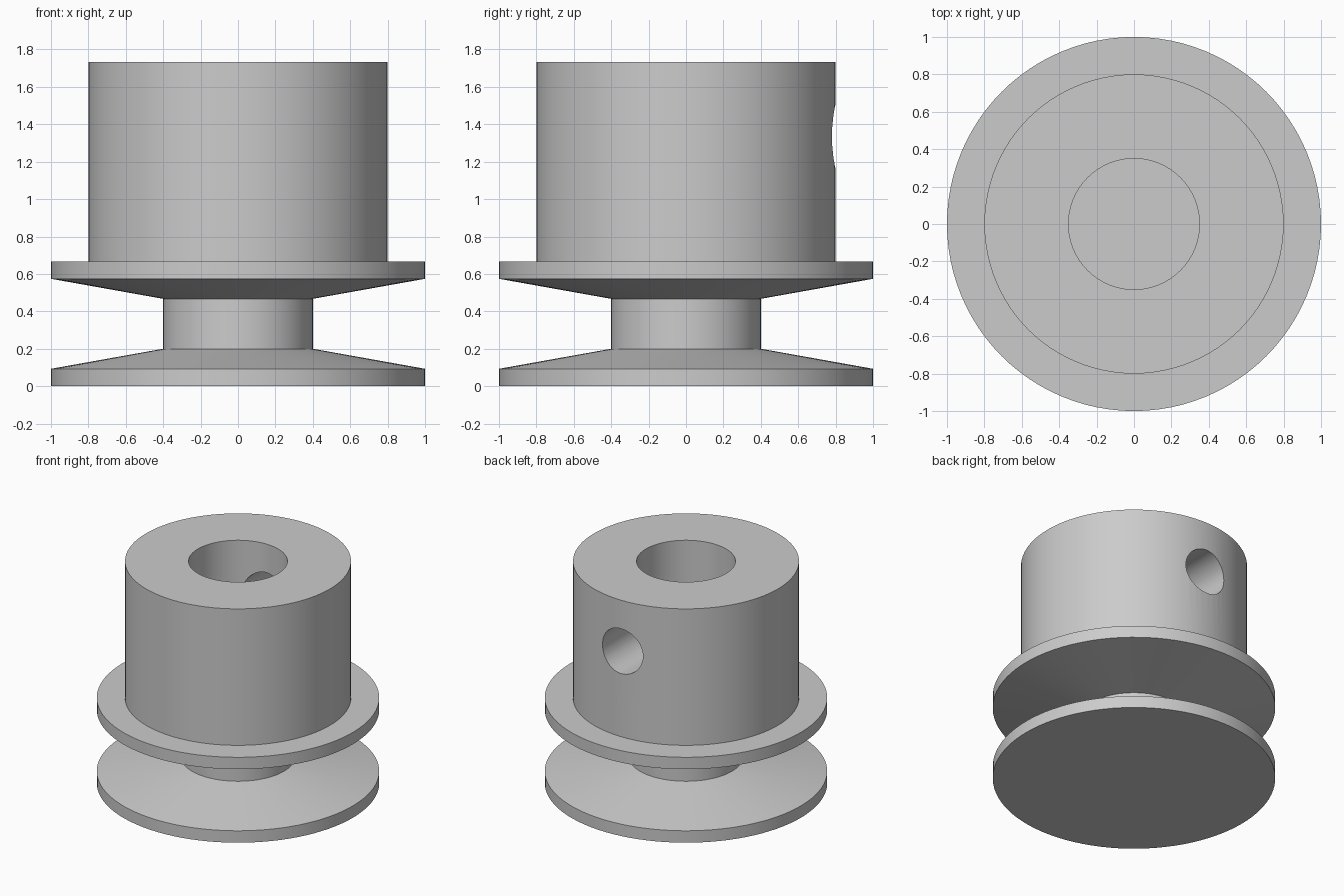
import bpy
import bmesh
import math
from mathutils import Matrix

SEGMENTS = 96

default = bpy.data.objects.get("Cube")
if default:
    bpy.data.objects.remove(default, do_unlink=True)

grey = bpy.data.materials.new("light_grey")
grey.use_nodes = True
colour = (0.6, 0.6, 0.6, 1)
grey.diffuse_color = colour
grey.node_tree.nodes["Principled BSDF"].inputs["Base Color"].default_value = colour


def add_object(name, bm):
    bmesh.ops.recalc_face_normals(bm, faces=bm.faces)
    mesh = bpy.data.meshes.new(name)
    bm.to_mesh(mesh)
    bm.free()
    mesh.materials.append(grey)
    obj = bpy.data.objects.new(name, mesh)
    bpy.context.collection.objects.link(obj)
    return obj


def lathe(name, profile):
    """Revolve (radius, height) points that start and end on the z axis."""
    bm = bmesh.new()
    verts = [bm.verts.new((r, 0, z)) for r, z in profile]
    edges = [bm.edges.new(pair) for pair in zip(verts, verts[1:])]
    bmesh.ops.spin(bm, geom=verts + edges, cent=(0, 0, 0), axis=(0, 0, 1),
                   angle=math.tau, steps=SEGMENTS, use_duplicate=False)
    bmesh.ops.remove_doubles(bm, verts=bm.verts, dist=1e-4)
    return add_object(name, bm)


# Grooved wheel, collar and blind shaft bore in one turned profile
pulley = lathe("pulley", [
    (0, 0), (1, 0), (1, 0.093), (0.4, 0.2),          # lower flange
    (0.4, 0.467), (1, 0.574), (1, 0.667),            # core and upper flange
    (0.8, 0.667), (0.8, 1.733),                      # collar
    (0.35, 1.733), (0.35, 0.667), (0, 0.667),        # shaft bore
])

# Set screw hole through the back wall of the collar
bm = bmesh.new()
bmesh.ops.create_cone(bm, cap_ends=True, segments=64, radius1=0.175, radius2=0.175,
                      depth=0.9,
                      matrix=Matrix.Translation((0, 0.6, 1.335)) @ Matrix.Rotation(math.pi / 2, 4, "X"))
cutter = add_object("screw_hole_cutter", bm)
cutter.hide_render = True
cutter.hide_viewport = True

cut = pulley.modifiers.new("screw_hole", "BOOLEAN")
cut.operation = "DIFFERENCE"
cut.solver = "EXACT"
cut.object = cutter

# Bake the cut so that shading follows the new edges
bpy.context.view_layer.update()
baked = bpy.data.meshes.new_from_object(
    pulley.evaluated_get(bpy.context.evaluated_depsgraph_get()))
pulley.modifiers.clear()
pulley.data = baked
bpy.data.objects.remove(cutter, do_unlink=True)

bpy.ops.object.select_all(action="DESELECT")
pulley.select_set(True)
bpy.context.view_layer.objects.active = pulley
bpy.ops.object.shade_smooth_by_angle(angle=math.radians(8))
